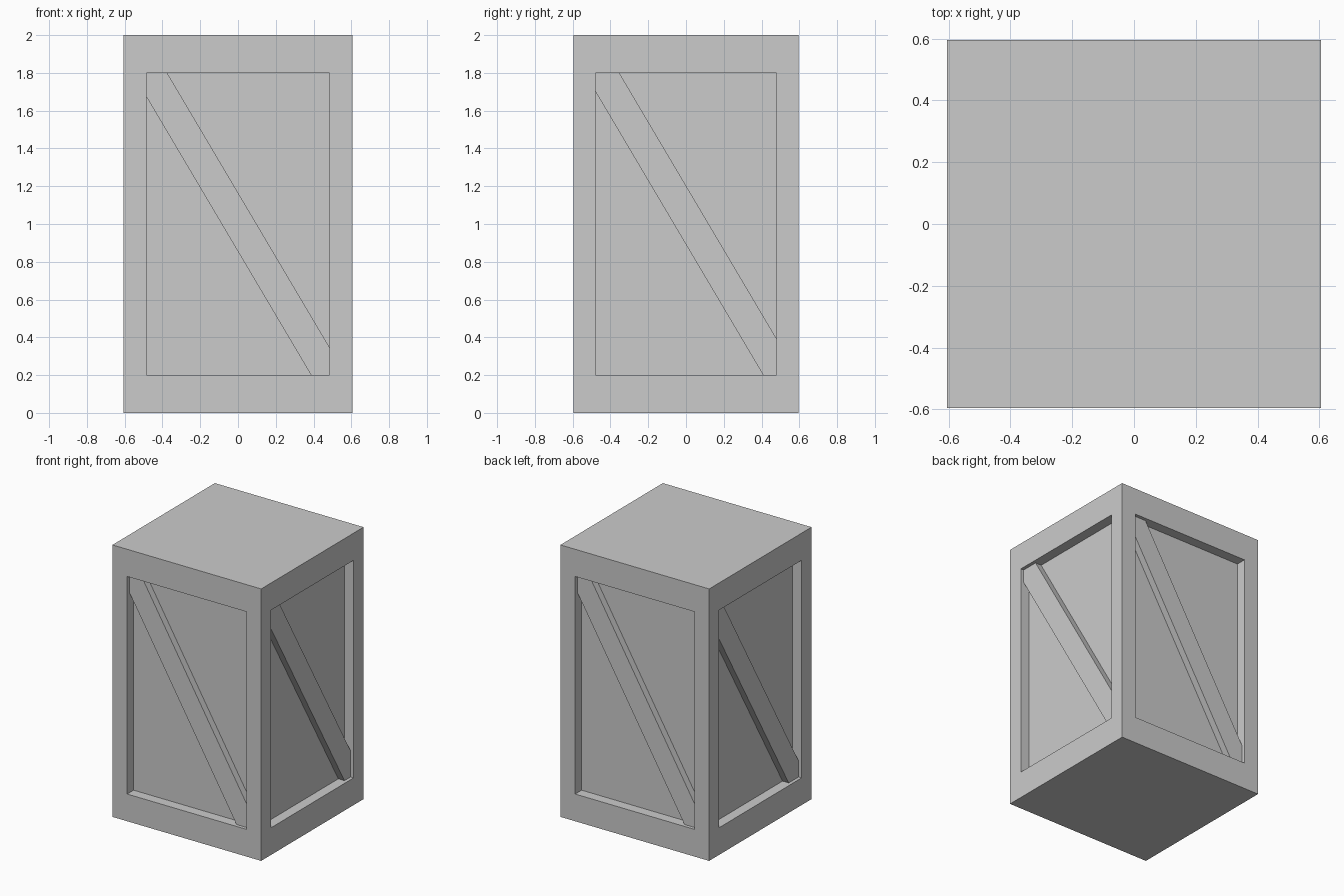
import bpy, bmesh
from math import pi
from mathutils import Matrix

if "Cube" in bpy.data.objects:
    bpy.data.objects.remove(bpy.data.objects["Cube"])

HX, HY, H = 0.605, 0.595, 2.0       # half width, half depth, height
Z0, Z1 = 0.2, 1.8                   # panel opening bottom and top
RECESS, BRACE_INSET = 0.075, 0.025  # depths below the frame face
SLOPE, HALF = 1.69, 0.156           # diagonal slope and half height of its band


def prism(name, outline, y0, y1, matrix=Matrix()):
    """Extrude an (x, z) outline from y0 to y1, then place it."""
    bm = bmesh.new()
    face = bm.faces.new([bm.verts.new((x, y0, z)) for x, z in outline])
    ext = bmesh.ops.extrude_face_region(bm, geom=[face])
    verts = [g for g in ext["geom"] if isinstance(g, bmesh.types.BMVert)]
    bmesh.ops.translate(bm, verts=verts, vec=(0, y1 - y0, 0))
    bmesh.ops.recalc_face_normals(bm, faces=bm.faces)
    bm.transform(matrix)
    mesh = bpy.data.meshes.new(name)
    bm.to_mesh(mesh)
    bm.free()
    obj = bpy.data.objects.new(name, mesh)
    bpy.context.collection.objects.link(obj)
    return obj


def rect(w, z0, z1):
    return [(-w, z0), (w, z0), (w, z1), (-w, z1)]


# Crate body
body = prism("crate_body", rect(HX, 0, H), -HY, HY)

# Side name, quarter turns, panel half width, face distance, brace centre height
sides = [("front", 0, 0.485, HY, 1.01), ("right", 1, 0.48, HX, 1.047),
         ("back", 2, 0.485, HY, 1.01), ("left", 3, 0.48, HX, 0.973)]

for name, turns, w, dist, mid in sides:
    turn = Matrix.Rotation(turns * pi / 2, 4, "Z")

    # Recessed panel
    cutter = prism(name + "_recess_cutter", rect(w, Z0, Z1),
                   -dist - 0.1, -dist + RECESS, turn)
    cutter.hide_render = True
    mod = body.modifiers.new(name + "_recess", "BOOLEAN")
    mod.operation = "DIFFERENCE"
    mod.solver = "EXACT"
    mod.object = cutter
    bpy.context.view_layer.objects.active = body
    bpy.ops.object.modifier_apply(modifier=mod.name)
    bpy.data.objects.remove(cutter)

    # Diagonal brace, trimmed to the panel corners
    low, high = mid - HALF, mid + HALF
    outline = [(-w, low + SLOPE * w), ((low - Z0) / SLOPE, Z0), (w, Z0),
               (w, high - SLOPE * w), ((high - Z1) / SLOPE, Z1), (-w, Z1)]
    prism(name + "_diagonal_brace", outline,
          -dist + BRACE_INSET, -dist + RECESS, turn)
